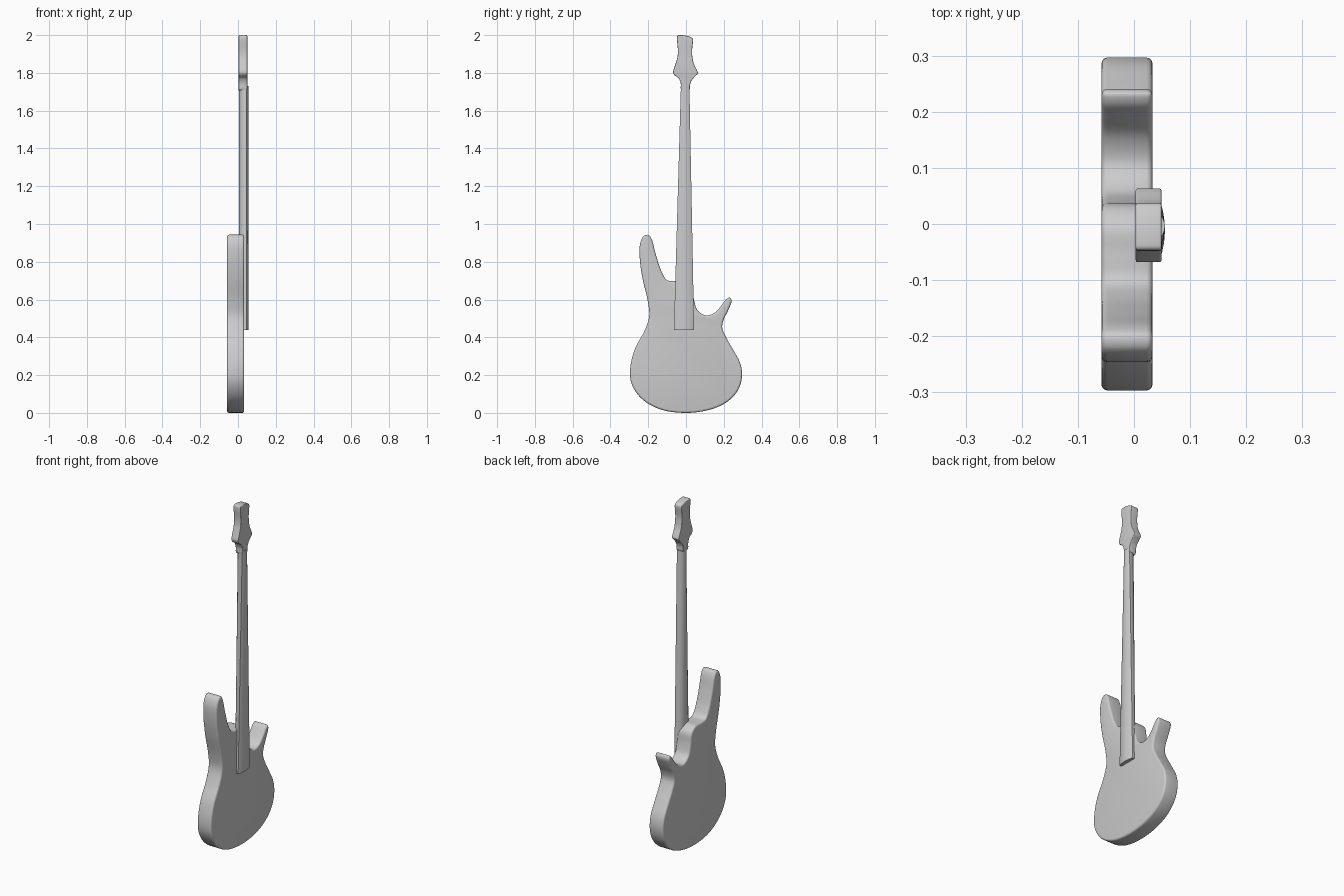
import bpy, bmesh, math
from mathutils import Vector

if "Cube" in bpy.data.objects:
    bpy.data.objects.remove(bpy.data.objects["Cube"])


def smooth_outline(pts, steps=6):
    """Closed centripetal spline through (y, z) points."""
    p = [Vector(q) for q in pts]
    n, out = len(p), []
    for i in range(n):
        a, b, c, d = (p[(i + k) % n] for k in (-1, 0, 1, 2))
        t0 = 0.0
        t1 = t0 + math.sqrt((b - a).length)
        t2 = t1 + math.sqrt((c - b).length)
        t3 = t2 + math.sqrt((d - c).length)

        def mix(u, v, s, e, t):
            return u * ((e - t) / (e - s)) + v * ((t - s) / (e - s))

        for k in range(steps):
            t = t1 + (t2 - t1) * k / steps
            a1, a2, a3 = mix(a, b, t0, t1, t), mix(b, c, t1, t2, t), mix(c, d, t2, t3, t)
            b1, b2 = mix(a1, a2, t0, t2, t), mix(a2, a3, t1, t3, t)
            out.append(mix(b1, b2, t1, t2, t))
    return out


def finish(bm, name, angle):
    bmesh.ops.recalc_face_normals(bm, faces=bm.faces)
    me = bpy.data.meshes.new(name)
    bm.to_mesh(me)
    bm.free()
    ob = bpy.data.objects.new(name, me)
    bpy.context.collection.objects.link(ob)
    bpy.ops.object.select_all(action='DESELECT')
    ob.select_set(True)
    bpy.context.view_layer.objects.active = ob
    bpy.ops.object.shade_smooth_by_angle(angle=math.radians(angle))
    return ob


def slab(name, outline, x0, x1, radius):
    """Extrude an outline along x and round both rims."""
    bm = bmesh.new()
    back = bm.faces.new([bm.verts.new((x0, q.x, q.y)) for q in outline])
    ext = bmesh.ops.extrude_face_region(bm, geom=[back], use_keep_orig=True)
    front = [g for g in ext['geom'] if isinstance(g, bmesh.types.BMFace)][0]
    bmesh.ops.translate(bm, verts=front.verts[:], vec=(x1 - x0, 0, 0))
    bmesh.ops.recalc_face_normals(bm, faces=bm.faces)
    rims = list(back.edges) + list(front.edges)
    bmesh.ops.bevel(bm, geom=rims, offset=radius, segments=4, profile=0.5,
                    affect='EDGES', clamp_overlap=False)
    return finish(bm, name, 40)


# Body: rounded bout, long upper horn, neck heel, short lower horn
body = [(0, 0), (-0.14, 0.02), (-0.24, 0.08), (-0.29, 0.16), (-0.295, 0.24),
        (-0.27, 0.34), (-0.222, 0.43), (-0.195, 0.51), (-0.202, 0.59),
        (-0.23, 0.71), (-0.245, 0.82), (-0.242, 0.90), (-0.222, 0.938),
        (-0.198, 0.942), (-0.182, 0.92), (-0.160, 0.84), (-0.130, 0.75),
        (-0.10, 0.703), (-0.055, 0.697), (-0.005, 0.695), (0.03, 0.665),
        (0.042, 0.60), (0.06, 0.545), (0.105, 0.516), (0.155, 0.532),
        (0.192, 0.575), (0.214, 0.603), (0.233, 0.61), (0.241, 0.592),
        (0.222, 0.54), (0.198, 0.49), (0.192, 0.45), (0.212, 0.40),
        (0.252, 0.33), (0.288, 0.26), (0.296, 0.19), (0.275, 0.12),
        (0.22, 0.06), (0.13, 0.018)]
slab("body", smooth_outline(body), -0.058, 0.033, 0.011)

# Headstock: flared at the bottom, slanted top
head = [(-0.025, 1.71), (-0.028, 1.745), (-0.04, 1.773), (-0.06, 1.787),
        (-0.068, 1.803), (-0.058, 1.84), (-0.046, 1.88), (-0.043, 1.92),
        (-0.048, 1.985), (-0.044, 1.998), (-0.03, 2.0), (0.0, 1.997),
        (0.03, 1.987), (0.037, 1.978), (0.034, 1.94), (0.032, 1.905),
        (0.041, 1.85), (0.06, 1.81), (0.063, 1.798), (0.046, 1.78),
        (0.028, 1.757), (0.021, 1.735), (0.018, 1.71)]
slab("headstock", smooth_outline(head, 4), 0.003, 0.049, 0.004)

# Neck: tapered D-section with a gently curved fingerboard
bm = bmesh.new()
rings = []
for z, y0, y1 in ((0.44, -0.064, 0.043), (1.73, -0.027, 0.018)):
    mid, half = (y0 + y1) / 2, (y1 - y0) / 2
    ring = []
    for k in range(13):  # fingerboard face
        s = -1 + k / 6
        ring.append(bm.verts.new((0.046 + 0.009 * (1 - s * s), mid + half * s, z)))
    for k in range(17):  # rounded back
        a = math.pi * k / 16
        ring.append(bm.verts.new((0.039 - 0.034 * math.sin(a) ** 0.9,
                                  mid + half * math.cos(a), z)))
    rings.append(ring)
n = len(rings[0])
for i in range(n):
    j = (i + 1) % n
    bm.faces.new((rings[0][i], rings[0][j], rings[1][j], rings[1][i]))
for ring in rings:
    bm.faces.new(ring)
finish(bm, "neck", 35)
